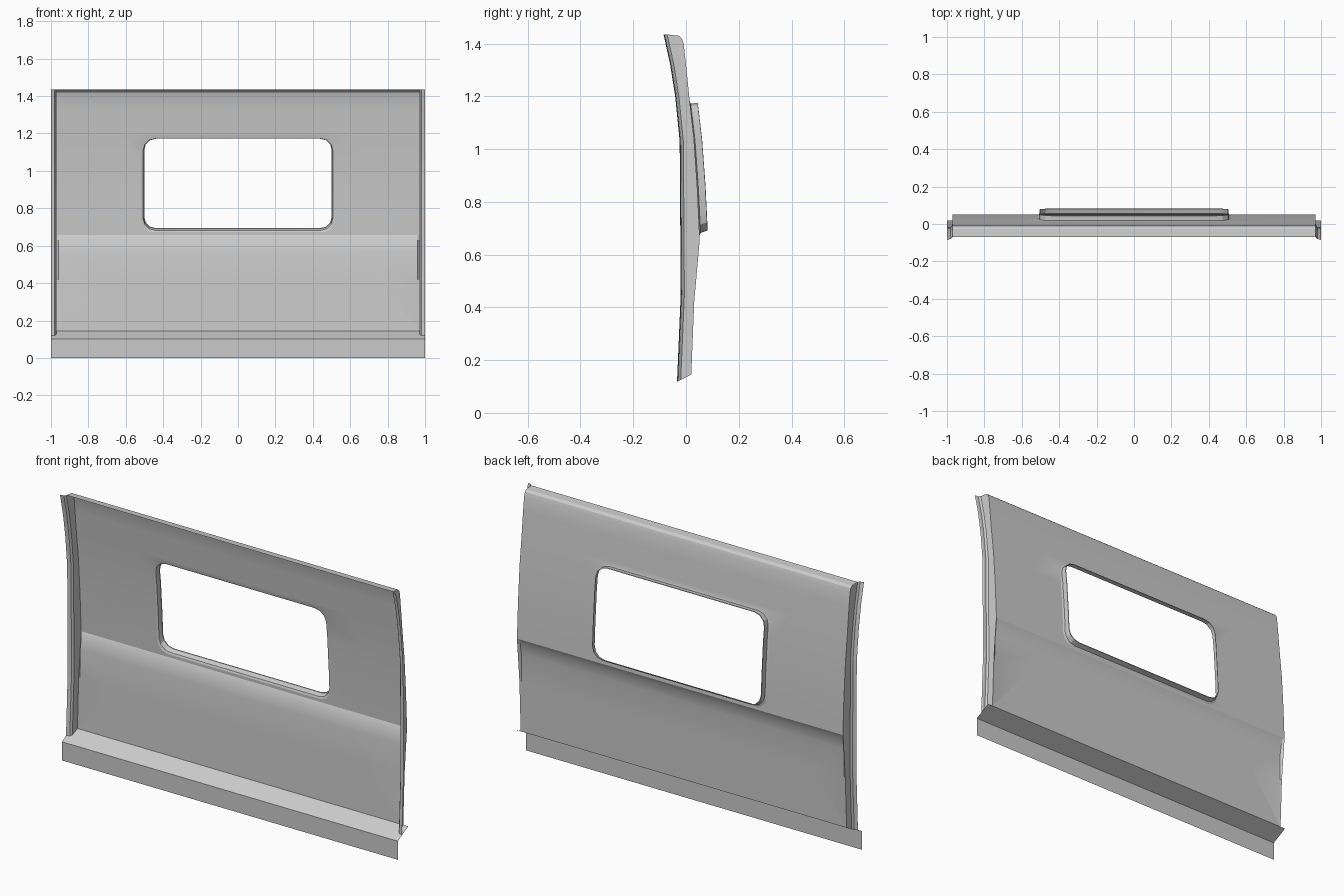
import bpy, bmesh, math
from mathutils import Vector

if "Cube" in bpy.data.objects:
    bpy.data.objects.remove(bpy.data.objects["Cube"])

# Vertical profiles as (z, y): panel middle, panel ends, side flange
MID = [(.145, .02), (.42, .026), (.57, .029), (.63, .039), (.656, .052), (.85, .043), (1.04, .03),
       (1.2, .012), (1.32, 0), (1.40, -.009), (1.42, -.016), (1.43, -.028), (1.434, -.07)]
END = [(.145, .02), (.42, .031)] + MID[4:]
FLANGE = [(.12, -.034), (.45, -.02), (1.03, -.024), (1.2, -.041), (1.32, -.06), (1.434, -.085)]
EDGE, OUT = .97, 1.0


def interp(prof, z):
    if z <= prof[0][0]:
        return prof[0][1]
    for (z0, y0), (z1, y1) in zip(prof, prof[1:]):
        if z <= z1:
            return y0 + (y1 - y0) * (z - z0) / (z1 - z0)
    return prof[-1][1]


def finish(bm, name):
    me = bpy.data.meshes.new(name)
    bm.to_mesh(me)
    bm.free()
    ob = bpy.data.objects.new(name, me)
    bpy.context.collection.objects.link(ob)
    bpy.ops.object.select_all(action='DESELECT')
    ob.select_set(True)
    bpy.context.view_layer.objects.active = ob
    bpy.ops.object.shade_smooth_by_angle(angle=math.radians(18))
    return ob


def grid(name, rows):
    bm = bmesh.new()
    vs = [[bm.verts.new(p) for p in r] for r in rows]
    for a, b in zip(vs, vs[1:]):
        for i in range(len(a) - 1):
            bm.faces.new((a[i], a[i + 1], b[i + 1], b[i]))
    bmesh.ops.recalc_face_normals(bm, faces=bm.faces)
    return finish(bm, name)


# Outer panel: flat sheet with a rounded window hole, creased and bent to the profile
HX, Z0, Z1, R = .517, .672, 1.182, .065
CZ, HZ = (Z0 + Z1) / 2, (Z1 - Z0) / 2
bm = bmesh.new()
window = []
for sx, sz, a0 in ((1, 1, 0), (-1, 1, 90), (-1, -1, 180), (1, -1, 270)):
    for k in range(4):
        a = math.radians(a0 + 30 * k)
        window.append((sx * (HX - R) + R * math.cos(a), CZ + sz * (HZ - R) + R * math.sin(a)))
outer = [(-EDGE, .145), (EDGE, .145), (EDGE, 1.434), (-EDGE, 1.434)]
for loop in (outer, window):
    vs = [bm.verts.new((x, 0, z)) for x, z in loop]
    for i in range(len(vs)):
        bm.edges.new((vs[i - 1], vs[i]))
bmesh.ops.triangle_fill(bm, edges=bm.edges[:], use_beauty=True, normal=(0, 1, 0))


def crease(co, no):
    bmesh.ops.bisect_plane(bm, geom=bm.verts[:] + bm.edges[:] + bm.faces[:],
                           plane_co=co, plane_no=no, dist=1e-5)


for z, _ in MID[1:-1]:
    crease((0, 0, z), (0, 0, 1))
for x in (-.96, .96):
    crease((x, 0, 0), (1, 0, 0))
for v in bm.verts:
    v.co.y = interp(END if abs(v.co.x) > .965 else MID, v.co.z)

# Window surround: chamfer, then a collar standing out of the panel
edges = [e for e in bm.edges if e.is_boundary
         and all(abs(v.co.x) < .6 and .6 < v.co.z < 1.25 for v in e.verts)]
for inset, dy, dz in ((.01, .004, 0), (.003, .026, .006), (.003, .001, 0)):
    geom = bmesh.ops.extrude_edge_only(bm, edges=edges)['geom']
    for v in (g for g in geom if isinstance(g, bmesh.types.BMVert)):
        v.co.x *= 1 - inset / HX
        v.co.z = CZ + (v.co.z - CZ) * (1 - inset / HZ) + dz
        v.co.y += dy
    edges = [g for g in geom if isinstance(g, bmesh.types.BMEdge)]
bmesh.ops.recalc_face_normals(bm, faces=bm.faces)
finish(bm, "side_panel")

# Side returns: wall, small step and outer flange, one for each end
levels = sorted({z for z, _ in END} | {z for z, _ in FLANGE[1:]})
for name, s in (("left_side_flange", -1), ("right_side_flange", 1)):
    rows = []
    for i, z in enumerate(levels):
        p, f = interp(END, z), interp(FLANGE, z)
        if i == 0:
            f = FLANGE[0][1]
        row = []
        for x, y in ((EDGE, p), (.972, f + .014), (.98, f + .004), (.994, f + .003), (OUT, f)):
            low = .1 + (y + .07) / .09 * .045
            row.append((s * x, y, low if i == 0 else z))
        rows.append(row)
    grid(name, rows)

# Sill: sloping ledge and vertical skirt
grid("sill", [[(-OUT, y, z), (OUT, y, z)] for y, z in ((.02, .145), (-.07, .1), (-.07, 0))])
